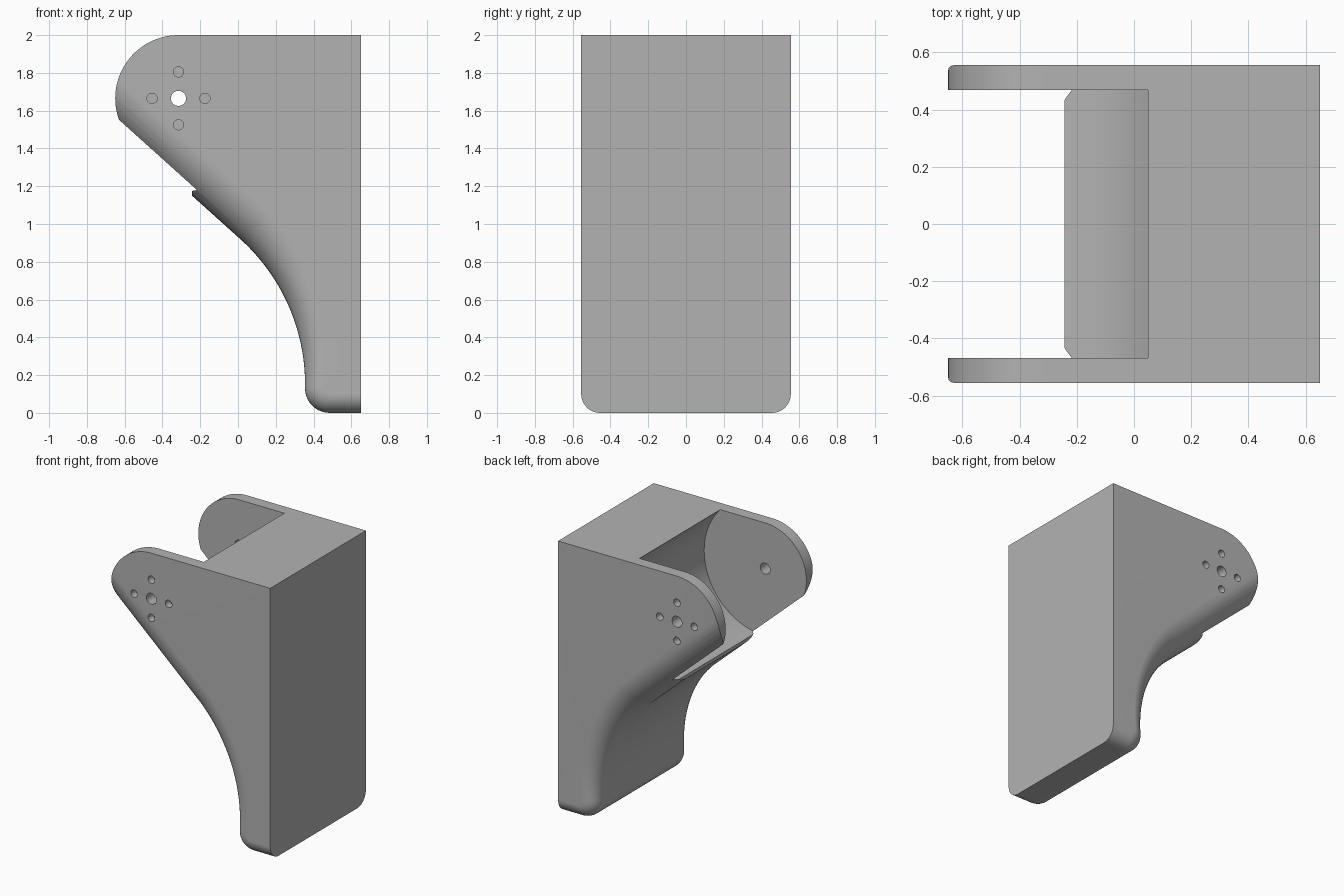
import bpy, bmesh
from math import sin, cos, pi, radians
from mathutils import Vector

cube = bpy.data.objects.get("Cube")
if cube:
    bpy.data.objects.remove(cube, do_unlink=True)

HALF = 0.555                      # half width across y
INNER = 0.468                     # inner faces of the side plates
PIVOT = Vector((-0.315, 1.665))   # hole centre in the xz plane
TIP_R = 0.335
BACK, TOP = 0.65, 2.0

grey = bpy.data.materials.new("plain grey")
grey.use_nodes = True
colour = (0.45, 0.45, 0.45, 1)
grey.diffuse_color = colour
grey.node_tree.nodes["Principled BSDF"].inputs["Base Color"].default_value = colour


def make_object(name, bm):
    bmesh.ops.recalc_face_normals(bm, faces=bm.faces)
    mesh = bpy.data.meshes.new(name)
    bm.to_mesh(mesh)
    bm.free()
    mesh.materials.append(grey)
    obj = bpy.data.objects.new(name, mesh)
    bpy.context.collection.objects.link(obj)
    return obj


def prism(name, outline, y0, y1):
    """Extrude an xz outline from y0 to y1."""
    bm = bmesh.new()
    face = bm.faces.new([bm.verts.new((x, y0, z)) for x, z in outline])
    ext = bmesh.ops.extrude_face_region(bm, geom=[face])["geom"]
    moved = [v for v in ext if isinstance(v, bmesh.types.BMVert)]
    bmesh.ops.translate(bm, verts=moved, vec=(0, y1 - y0, 0))
    return make_object(name, bm)


def arc(centre, r, a0, a1, n):
    return [Vector((centre[0] + r * cos(a0 + (a1 - a0) * i / n),
                    centre[1] + r * sin(a0 + (a1 - a0) * i / n)))
            for i in range(n + 1)]


def circle(centre, r, n):
    return arc(centre, r, 0, 2 * pi, n)[:-1]


def apply_boolean(target, cutter, operation):
    mod = target.modifiers.new(cutter.name, 'BOOLEAN')
    mod.operation, mod.solver, mod.object = operation, 'EXACT', cutter
    bpy.context.view_layer.objects.active = target
    bpy.ops.object.modifier_apply(modifier=mod.name)
    bpy.data.objects.remove(cutter, do_unlink=True)


# Under-edge path: straight slope, concave sweep, rounded foot, flat base.
# Each station holds point, inward normal, edge radius and an anchor on the top or back.
slope = Vector((0.743, -0.669))
inward = Vector((0.669, 0.743))
tangent = PIVOT - inward * TIP_R
stations = [(tangent - slope * 0.55, inward, 0.21, (-0.74, TOP))]

R = 1.036
sweep_c = Vector((0.355 - R, 0.15))
N = 28
for i, p in enumerate(arc(sweep_c, R, radians(48), 0, N)):
    t = i / N
    stations.append((p, (p - sweep_c).normalized(), 0.21 - 0.11 * t,
                     (BACK, TOP - 1.6 * t)))

foot_c = Vector((0.485, 0.13))
for i, p in enumerate(arc(foot_c, 0.13, pi, 1.5 * pi, 10)):
    stations.append((p, (foot_c - p).normalized(), 0.1, (BACK, 0.39 - 0.005 * i)))
stations.append((Vector((BACK, 0)), Vector((0, 1)), 0.1, (BACK, 0.3)))

# Body lofted through the stations with rounded long edges
STEPS = 10
bm = bmesh.new()
rings = []
for p, n, r, anchor in stations:
    side = []
    for k in range(STEPS + 1):
        a = pi / 2 * k / STEPS
        q = p + n * r * (1 - cos(a))
        side.append((q.x, HALF - r + r * sin(a), q.y))
    side.append((anchor[0], HALF, anchor[1]))
    section = [(x, -y, z) for x, y, z in reversed(side)] + side
    rings.append([bm.verts.new(co) for co in section])
for a, b in zip(rings, rings[1:]):
    for j in range(len(a)):
        k = (j + 1) % len(a)
        bm.faces.new((a[j], a[k], b[k], b[j]))
bm.faces.new(rings[0])
bm.faces.new(rings[-1])
body = make_object("bracket_body", bm)

# Round the plate tips
tip = arc(PIVOT, TIP_R, pi / 2, radians(228), 40)
outline = tip + [Vector((tip[-1].x, -1)), Vector((1, -1)),
                 Vector((1, 3)), Vector((PIVOT.x, 3))]
apply_boolean(body, prism("tip_outline", outline, -1, 1), 'INTERSECT')

# Round recess between the plates, with its lip trimmed blunt
apply_boolean(body, prism("recess", circle(PIVOT, 0.495, 96), -INNER, INNER), 'DIFFERENCE')
lip = [(-0.5, 1.0), (-0.243, 1.0), (-0.243, 1.25), (-0.5, 1.25)]
apply_boolean(body, prism("lip_trim", lip, -INNER, INNER), 'DIFFERENCE')

# Pivot hole through both plates, four blind holes around it on each side
apply_boolean(body, prism("pivot_hole", circle(PIVOT, 0.04, 28), -1, 1), 'DIFFERENCE')
for sign in (-1, 1):
    for i in range(4):
        c = PIVOT + Vector((cos(i * pi / 2), sin(i * pi / 2))) * 0.14
        hole = prism("screw_hole", circle(c, 0.027, 20), sign * 0.5, sign * 0.7)
        apply_boolean(body, hole, 'DIFFERENCE')

# Smooth rounded areas, crisp corners
bpy.ops.object.select_all(action='DESELECT')
body.select_set(True)
bpy.context.view_layer.objects.active = body
bpy.ops.object.shade_smooth_by_angle(angle=radians(30))
weighted = body.modifiers.new("even_shading", 'WEIGHTED_NORMAL')
weighted.keep_sharp = True
